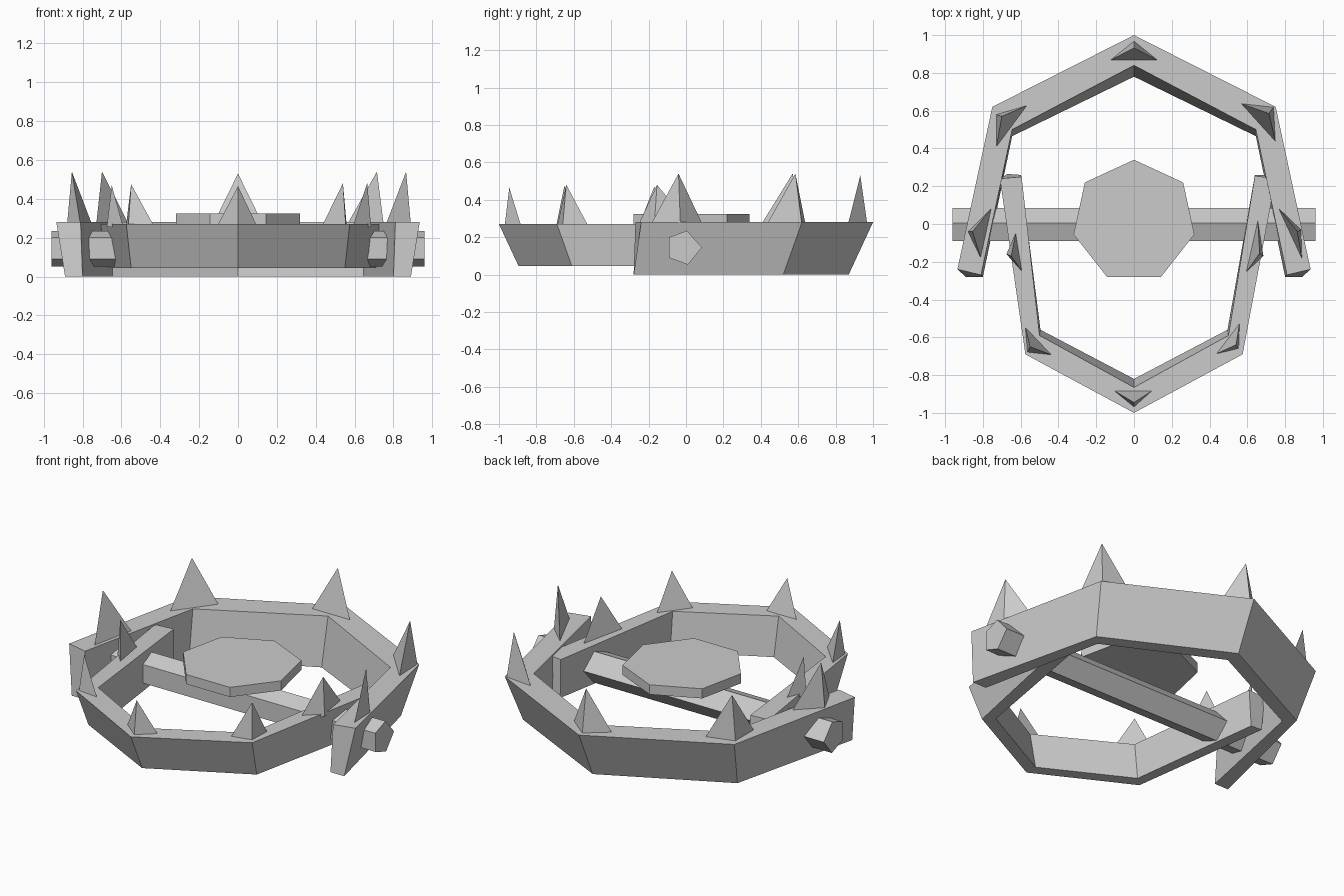
import bpy

if "Cube" in bpy.data.objects:
    bpy.data.objects.remove(bpy.data.objects["Cube"])


def make(name, verts, faces):
    me = bpy.data.meshes.new(name)
    me.from_pydata(verts, [], faces)
    me.validate()
    ob = bpy.data.objects.new(name, me)
    bpy.context.collection.objects.link(ob)
    # consistent outward normals
    import bmesh
    bm = bmesh.new()
    bm.from_mesh(me)
    bmesh.ops.recalc_face_normals(bm, faces=bm.faces)
    bm.to_mesh(me)
    bm.free()
    return ob


def loft(name, rings):
    """Skin equal-sized closed rings and cap both ends."""
    n = len(rings[0])
    verts = [p for r in rings for p in r]
    faces = [tuple(range(n)), tuple(range(len(verts) - n, len(verts)))]
    for i in range(len(rings) - 1):
        for j in range(n):
            k = (j + 1) % n
            faces.append((i * n + j, i * n + k, (i + 1) * n + k, (i + 1) * n + j))
    return make(name, verts, faces)


def jaw(name, stations, z0, z1):
    """Each station: outer top, inner top, inner bottom, outer bottom (x, y)."""
    loft(name, [[(*p, z) for p, z in zip(s, (z1, z1, z0, z0))] for s in stations])


def mirror(s):
    return [(-x, y) for x, y in s]


def spike(name, base, z, tip):
    make(name, [(*p, z) for p in base] + [tip],
         [(0, 1, 2), (0, 1, 3), (1, 2, 3), (2, 0, 3)])


# Larger back jaw
end = [(0.935, -0.24), (0.81, -0.27), (0.80, -0.28), (0.89, -0.28)]
corner = [(0.75, 0.62), (0.645, 0.50), (0.645, 0.465), (0.70, 0.52)]
middle = [(0, 1.0), (0, 0.84), (0, 0.78), (0, 0.87)]
jaw("back_jaw", [end, corner, middle, mirror(corner), mirror(end)], 0, 0.28)

# Smaller front jaw, its two ends slightly uneven
right_end = [(0.75, 0.24), (0.64, 0.255), (0.64, 0.26), (0.73, 0.26)]
left_end = [(-0.71, 0.24), (-0.595, 0.25), (-0.60, 0.26), (-0.67, 0.265)]
corner = [(0.575, -0.69), (0.50, -0.59), (0.495, -0.56), (0.55, -0.61)]
middle = [(0, -1.0), (0, -0.865), (0, -0.82), (0, -0.895)]
jaw("front_jaw", [right_end, corner, middle, mirror(corner), left_end], 0.045, 0.27)

# Five-sided hinge rod
section = [(-0.09, 0.2), (0.005, 0.235), (0.085, 0.145), (0.01, 0.053), (-0.09, 0.09)]
loft("hinge_rod", [[(x, y, z) for y, z in section] for x in (-0.96, 0.96)])

# Seven-sided trigger plate
half = [(0.26, 0.22), (0.32, -0.055), (0.143, -0.28)]
plate = [(0, 0.34)] + half + mirror(half)[::-1]
loft("trigger_plate", [[(*p, z) for p in plate] for z in (0.268, 0.325)])

# Three-sided teeth on the back jaw
back = [
    ([(-0.13, 0.865), (0.13, 0.865), (0, 0.97)], (0, 0.932, 0.53)),
    ([(-0.56, 0.63), (-0.73, 0.58), (-0.73, 0.40)], (-0.70, 0.57, 0.54)),
    ([(0.56, 0.64), (0.74, 0.62), (0.75, 0.43)], (0.715, 0.585, 0.54)),
    ([(-0.75, 0.09), (-0.88, -0.04), (-0.81, -0.185)], (-0.855, -0.04, 0.54)),
    ([(0.76, 0.09), (0.885, -0.03), (0.89, -0.19)], (0.865, -0.04, 0.54)),
]
for i, (base, tip) in enumerate(back):
    spike(f"back_tooth_{i + 1}", base, 0.265, tip)

# Three-sided teeth on the front jaw
front = [
    ([(-0.11, -0.88), (0.10, -0.88), (0, -0.97)], (0, -0.945, 0.465)),
    ([(-0.43, -0.695), (-0.577, -0.54), (-0.565, -0.68)], (-0.55, -0.65, 0.475)),
    ([(0.43, -0.69), (0.56, -0.52), (0.555, -0.66)], (0.54, -0.64, 0.48)),
    ([(-0.625, -0.04), (-0.675, -0.16), (-0.59, -0.255)], (-0.65, -0.17, 0.47)),
    ([(0.655, 0.03), (0.59, -0.26), (0.685, -0.17)], (0.665, -0.155, 0.48)),
]
for i, (base, tip) in enumerate(front):
    spike(f"front_tooth_{i + 1}", base, 0.255, tip)
